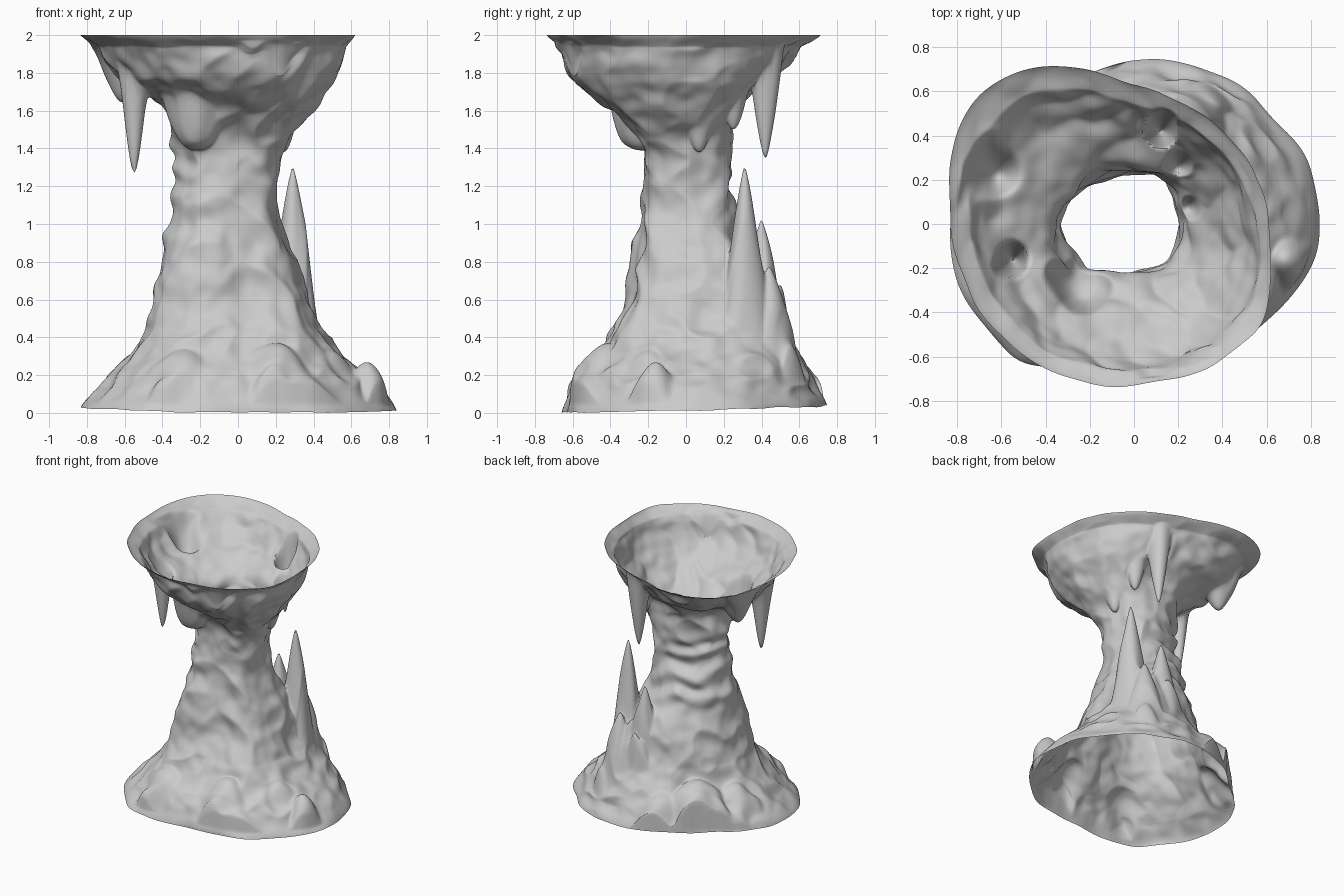
import bpy, bmesh, math
from mathutils import Vector, noise

if "Cube" in bpy.data.objects:
    bpy.data.objects.remove(bpy.data.objects["Cube"])

SEG, SUB = 280, 18   # points around, rings between profile rows

# height, then radius every 45 degrees starting at +x
ROWS = [
    (0.00, .84, .79, .74, .69, .83, .81, .63, .72),
    (0.10, .77, .74, .70, .66, .76, .74, .60, .67),
    (0.20, .67, .69, .65, .60, .66, .66, .54, .62),
    (0.32, .55, .61, .59, .52, .55, .55, .44, .51),
    (0.45, .43, .53, .51, .46, .48, .48, .36, .43),
    (0.70, .33, .42, .42, .41, .44, .41, .28, .33),
    (1.00, .21, .26, .28, .33, .37, .34, .23, .25),
    (1.25, .20, .24, .24, .27, .34, .29, .21, .22),
    (1.45, .25, .25, .23, .28, .35, .33, .25, .29),
    (1.62, .40, .33, .25, .33, .39, .43, .40, .46),
    (1.78, .50, .45, .42, .60, .62, .60, .60, .60),
    (1.94, .55, .51, .54, .77, .74, .70, .66, .66),
    (2.00, .61, .58, .63, .89, .83, .78, .73, .73),
]

# x, y, tip height, width, drop over that width, power
STALAGMITES = [
    (.29, .31, 1.32, .055, .29, 1.2),
    (.08, .40, 1.03, .07, .25, 1.3),
    (.27, .44, .78, .06, .14, 1.3),
    (.18, .42, .74, .06, .12, 1.3),
    (.68, -.16, .27, .08, .08, 2),
    (.20, -.40, .37, .13, .08, 2),
    (.30, -.47, .23, .13, .07, 2),
    (-.28, -.41, .34, .12, .07, 2),
    (.47, -.18, .34, .11, .08, 2),
    (-.36, .38, .38, .14, .08, 2),
    (-.15, .52, .30, .14, .08, 2),
    (-.53, .15, .32, .12, .08, 2),
]
STALACTITES = [
    (-.55, -.16, 1.24, .06, .36, 1.4),
    (.12, .42, 1.33, .05, .26, 1.4),
    (-.22, -.23, 1.39, .13, .12, 3),
    (.24, .07, 1.38, .07, .16, 2),
    (-.61, .22, 1.64, .08, .10, 1.6),
    (.20, .25, 1.50, .06, .15, 2),
    (.08, -.36, 1.60, .16, .08, 2),
]


def spline(a, b, c, d, t):
    return b + .5 * t * (c - a + t * (2*a - 5*b + 4*c - d + t * (3*(b - c) + d - a)))


def row_at(k, t):
    n = len(ROWS) - 1
    p = [ROWS[min(max(k + o, 0), n)] for o in (-1, 0, 1, 2)]
    z = p[1][0] + (p[2][0] - p[1][0]) * t
    return z, [spline(*(q[j] for q in p), t) for j in range(1, 9)]


def radius(vals, ang):
    f = ang / (math.pi / 4)
    k = int(f)
    return spline(*(vals[(k + o) % 8] for o in (-1, 0, 1, 2)), f - k)


def lumps(p):
    # rounded flowstone lumps plus finer roughness
    return ((.2 - abs(noise.noise(p * 4.5))) * .05
            + noise.noise(p * 2.3 + Vector((7, 3, 1))) * .015
            + noise.noise(p * 11) * .012)


def smooth_max(a, b, k=.03):
    h = max(k - abs(a - b), 0) / k
    return max(a, b) + h * h * k / 4


# hollow column wall, open at both ends
bm = bmesh.new()
rings = []
for k in range(len(ROWS) - 1):
    for s in range(SUB + (k == len(ROWS) - 2)):
        z, vals = row_at(k, s / SUB)
        ring = []
        for i in range(SEG):
            a = 2 * math.pi * i / SEG
            rim = max(0, 1 - z / .1, (z - 1.94) / .06)
            wave = noise.noise(Vector((math.cos(a), math.sin(a), z)) * 3)
            r = radius(vals, a) + .025 * rim * wave
            ring.append(bm.verts.new((r * math.cos(a), r * math.sin(a), z)))
        rings.append(ring)
for lo, hi in zip(rings, rings[1:]):
    for i in range(SEG):
        j = (i + 1) % SEG
        bm.faces.new((lo[i], lo[j], hi[j], hi[i]))
bm.normal_update()

# lumpy surface and horizontal bulges on the back left
for v in bm.verts:
    p = v.co.copy()
    base = p.z
    fade = min(1, base / .15, (2 - base) / .1)
    ang = math.atan2(p.y, p.x)
    side = max(0, math.cos(ang - 2.5)) * max(0, 1 - abs(base - 1.15) / .45)
    phase = base * 36 + 4 * noise.noise(p * 4)
    v.co = p + v.normal * fade * (lumps(p) + .022 * side * math.sin(phase))
    # uneven foot
    foot = max(0, 1 - base / .15)
    v.co.z += foot * (.022 + .018 * math.sin(ang) - .008 * math.cos(ang)
                      + .01 * noise.noise(p * 5))

# spikes and mounds drawn out of the wall
for v in bm.verts:
    base = v.co.z
    wob = 1 + .25 * noise.noise(v.co * 7)
    if .05 < base < 1.05:
        for x, y, tip, w, drop, power in STALAGMITES:
            d = math.hypot(v.co.x - x, v.co.y - y) * wob
            v.co.z = smooth_max(v.co.z, tip - drop * (d / w) ** power)
    elif 1.3 < base < 1.97:
        for x, y, tip, w, drop, power in STALACTITES:
            d = math.hypot(v.co.x - x, v.co.y - y) * wob
            v.co.z = -smooth_max(-v.co.z, -tip - drop * (d / w) ** power)

# soften the creases
inner = [v for v in bm.verts if not v.is_boundary]
for _ in range(2):
    bmesh.ops.smooth_vert(bm, verts=inner, factor=.4, use_axis_x=True, use_axis_y=True, use_axis_z=True)

me = bpy.data.meshes.new("cave_column")
bm.to_mesh(me)
bm.free()
obj = bpy.data.objects.new("cave_column", me)
bpy.context.collection.objects.link(obj)
bpy.context.view_layer.objects.active = obj
obj.select_set(True)
bpy.ops.object.shade_smooth_by_angle(angle=math.radians(60))
